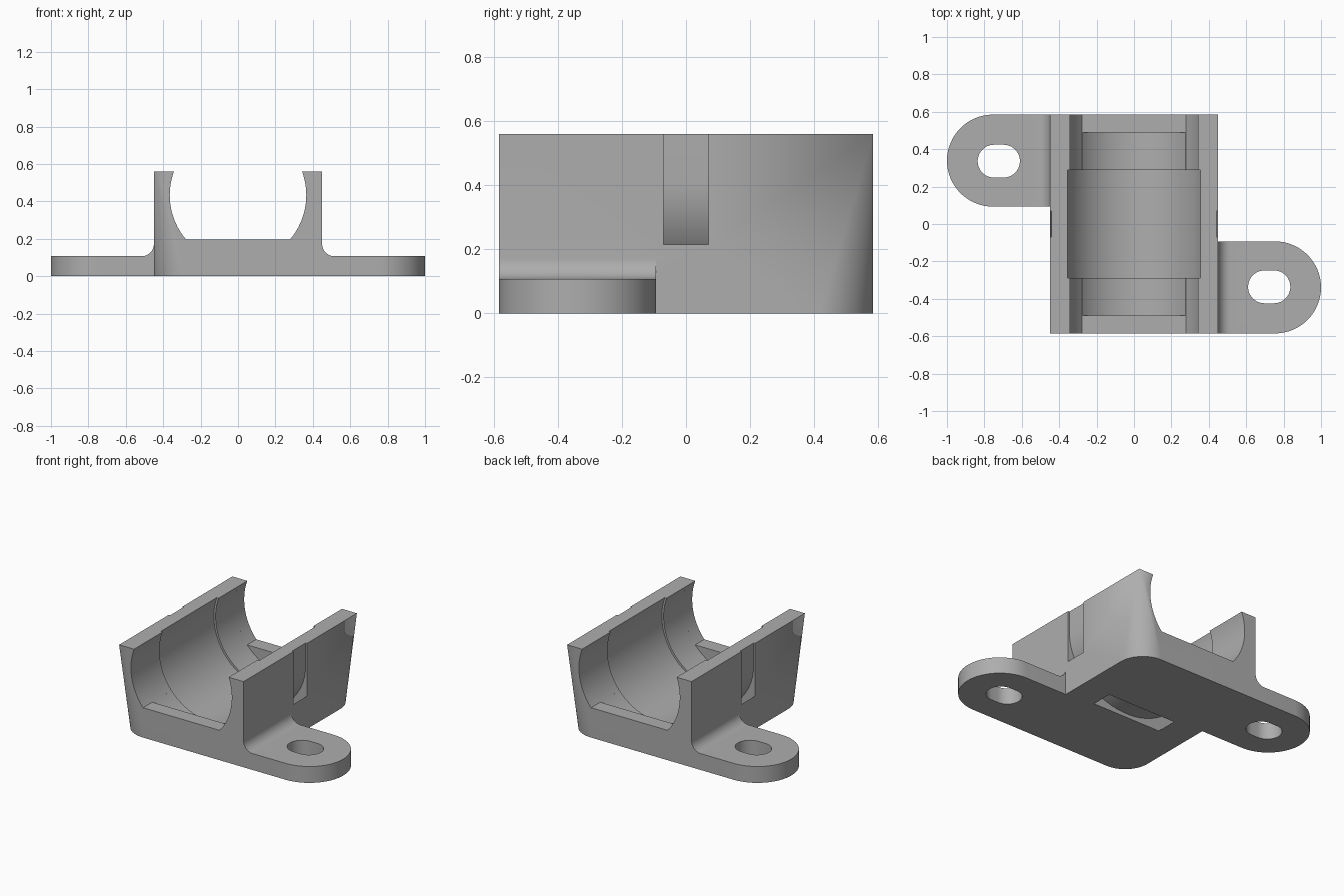
import bpy, bmesh
from math import pi, sin, cos, radians

cube = bpy.data.objects.get("Cube")
if cube:
    bpy.data.objects.remove(cube)

W, L, H = 0.45, 0.585, 0.56      # half width, half length, height
AXIS_Z = 0.433                   # bore axis height
EAR_H, EAR_Y, EAR_R = 0.107, -0.339, 0.246

grey = bpy.data.materials.new("plain_grey")
grey.use_nodes = True
grey.diffuse_color = (0.42, 0.42, 0.42, 1)
grey.node_tree.nodes["Principled BSDF"].inputs["Base Color"].default_value = grey.diffuse_color


def arc(cx, cy, rx, ry, a0, a1, n=32):
    """Points on an elliptical arc, angles in degrees."""
    angles = [radians(a0 + (a1 - a0) * i / n) for i in range(n + 1)]
    return [(cx + rx * cos(a), cy + ry * sin(a)) for a in angles]


def finish(name, bm):
    bmesh.ops.recalc_face_normals(bm, faces=bm.faces)
    mesh = bpy.data.meshes.new(name)
    bm.to_mesh(mesh)
    bm.free()
    mesh.materials.append(grey)
    obj = bpy.data.objects.new(name, mesh)
    bpy.context.collection.objects.link(obj)
    return obj


def prism(name, pts, axis, lo, hi, turn=1):
    """Extrude a profile along y or z; turn=-1 spins it half round z."""
    bm = bmesh.new()
    rings = []
    for d in (lo, hi):
        co = [(u, d, v) if axis == "y" else (u, v, d) for u, v in pts]
        rings.append([bm.verts.new((turn * x, turn * y, z)) for x, y, z in co])
    for ring in rings:
        bm.faces.new(ring)
    for i in range(len(pts)):
        j = (i + 1) % len(pts)
        bm.faces.new((rings[0][i], rings[0][j], rings[1][j], rings[1][i]))
    return finish(name, bm)


def combine(target, tool, operation):
    mod = target.modifiers.new(tool.name, "BOOLEAN")
    mod.operation, mod.solver, mod.object = operation, "EXACT", tool
    bpy.context.view_layer.objects.active = target
    bpy.ops.object.modifier_apply(modifier=mod.name)
    bpy.data.objects.remove(tool)


# Block: square at the top, two opposite corners rounded at the base
bm = bmesh.new()
r = 0.17
for s in (1, -1):
    for x, y in arc(W - r, L - r, r, r, 0, 90, 20) + [(W, -L)]:
        bm.verts.new((s * x, s * y, 0))
    for x, y in ((W, L), (W, -L)):
        bm.verts.new((s * x, s * y, H))
bmesh.ops.convex_hull(bm, input=bm.verts)
bmesh.ops.dissolve_limit(bm, angle_limit=0.002, verts=bm.verts, edges=bm.edges)
holder = finish("bearing_holder", bm)

# Mounting ears with a fillet against the wall and a slotted hole
ear_cx = 1 - EAR_R
ear = [(0.4, EAR_Y - EAR_R)] + arc(ear_cx, EAR_Y, EAR_R, EAR_R, -90, 90) + [(0.4, EAR_Y + EAR_R)]
fr = 0.065
fillet = [(0.4, 0.05), (W + fr, 0.05)] + arc(W + fr, EAR_H + fr, fr, fr, 270, 180, 12) + [(0.4, EAR_H + fr)]
slot = arc(0.748, EAR_Y + 0.003, 0.088, 0.088, -90, 90, 20) + arc(0.698, EAR_Y + 0.003, 0.088, 0.088, 90, 270, 20)
for side, turn in (("left", 1), ("right", -1)):
    combine(holder, prism(side + "_ear", ear, "z", 0, EAR_H, turn), "UNION")
    combine(holder, prism(side + "_fillet", fillet, "y", EAR_Y - EAR_R, EAR_Y + EAR_R, turn), "UNION")
    combine(holder, prism(side + "_ear_hole", slot, "z", -0.1, 0.3, turn), "DIFFERENCE")

# Bore: clipped opening through the ends, full bore, wider bearing seat
tilt = math_angle = 180 / pi * 0.71
open_end = arc(0, AXIS_Z, 0.365, 0.365, -40.7, 220.7, 64)
combine(holder, prism("end_opening", open_end, "y", -0.8, 0.8), "DIFFERENCE")
for name, radius, half in (("bore", 0.365, 0.49), ("bearing_seat", 0.378, 0.29)):
    circle = arc(0, AXIS_Z, radius, radius, 0, 360, 96)[:-1]
    combine(holder, prism(name, circle, "y", -half, half), "DIFFERENCE")

# Strap groove wrapping down both walls and under the base
groove = [(0.5, 0.7)] + arc(0, AXIS_Z, 0.5, 0.5, 0, -180, 48) + [(-0.5, 0.7), (-0.44, 0.7)]
groove += arc(0, 0.41, 0.44, 0.385, 180, 360, 48) + [(0.44, 0.7)]
combine(holder, prism("strap_groove", groove, "y", -0.07, 0.07), "DIFFERENCE")

# Smooth the curved surfaces, keep the edges crisp
bpy.ops.object.select_all(action="DESELECT")
holder.select_set(True)
bpy.context.view_layer.objects.active = holder
bpy.ops.object.shade_smooth_by_angle(angle=radians(25))
